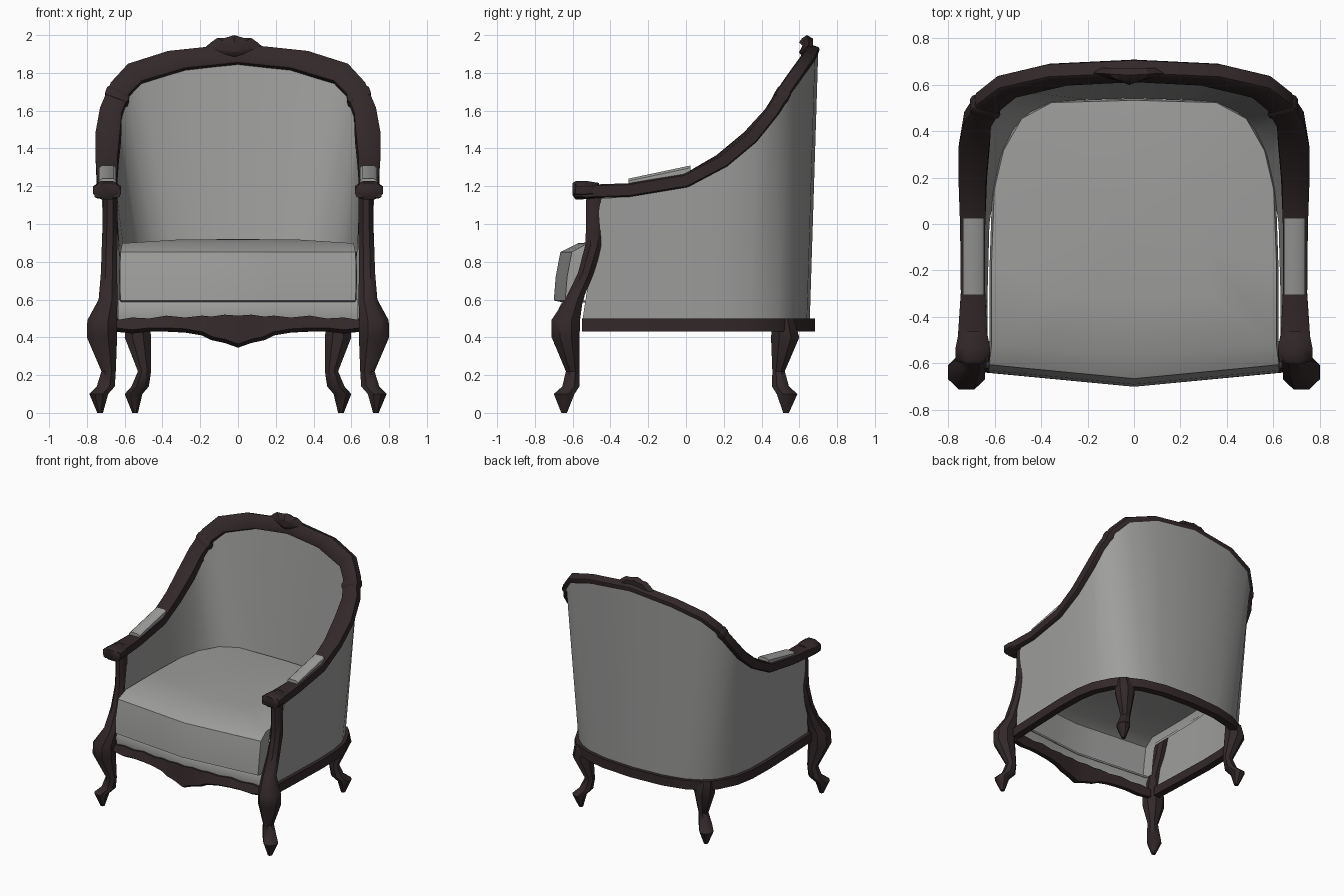
import bpy, bmesh, math
from mathutils import Vector as V

cube = bpy.data.objects.get("Cube")
if cube:
    bpy.data.objects.remove(cube)


def material(name, rgb):
    m = bpy.data.materials.new(name)
    m.use_nodes = True
    m.diffuse_color = (*rgb, 1)
    m.node_tree.nodes["Principled BSDF"].inputs["Base Color"].default_value = (*rgb, 1)
    return m


WOOD = material("dark_wood", (0.032, 0.021, 0.022))
FABRIC = material("grey_fabric", (0.34, 0.34, 0.335))


def loft(name, rings, mat, closed=True, caps=True, angle=40):
    """Skin a list of equally long point rings."""
    bm = bmesh.new()
    rows = [[bm.verts.new(p) for p in ring] for ring in rings]
    n = len(rows[0])
    for a, b in zip(rows, rows[1:]):
        for k in range(n if closed else n - 1):
            j = (k + 1) % n
            bm.faces.new((a[k], a[j], b[j], b[k]))
    if closed and caps:
        bm.faces.new(rows[0])
        bm.faces.new(rows[-1])
    bmesh.ops.remove_doubles(bm, verts=bm.verts, dist=1e-5)
    bmesh.ops.recalc_face_normals(bm, faces=bm.faces)
    me = bpy.data.meshes.new(name)
    bm.to_mesh(me)
    bm.free()
    ob = bpy.data.objects.new(name, me)
    bpy.context.collection.objects.link(ob)
    me.materials.append(mat)
    bpy.ops.object.select_all(action="DESELECT")
    ob.select_set(True)
    bpy.context.view_layer.objects.active = ob
    bpy.ops.object.shade_smooth_by_angle(angle=math.radians(angle))


def flip(p):
    return V((-p[0], *p[1:]))


def mirrored(half):
    """Extend a half path that ends on the centre line to both sides."""
    half = [V(p) for p in half]
    return half + [flip(p) for p in reversed(half[:-1])]


# Arm and crest rail: outer and inner edge, from arm tip to crest centre
outer = mirrored([(.76, -.59, 1.175), (.76, -.52, 1.172), (.745, -.30, 1.18), (.748, 0, 1.23),
                  (.752, .20, 1.335), (.752, .35, 1.46), (.73, .46, 1.60), (.675, .54, 1.735),
                  (.585, .61, 1.835), (.37, .66, 1.905), (0, .677, 1.945)])
inner = mirrored([(.625, -.59, 1.175), (.63, -.52, 1.172), (.64, -.30, 1.18), (.64, 0, 1.23),
                  (.635, .18, 1.335), (.622, .33, 1.46), (.615, .44, 1.575), (.575, .515, 1.68),
                  (.51, .57, 1.745), (.28, .625, 1.815), (0, .64, 1.845)])
THICK = .072
normals = []
for k, (o, i) in enumerate(zip(outer, inner)):
    a, b = max(k - 1, 0), min(k + 1, len(outer) - 1)
    tangent = outer[b] + inner[b] - outer[a] - inner[a]
    normals.append(tangent.cross(i - o).normalized())

SECTION = [(0, -.4), (.1, -.5), (.9, -.5), (1, -.4), (1, .4), (.9, .5), (.1, .5), (0, .4)]


def rail_ring(o, i, n, grow=1.0):
    return [o.lerp(i, .5 + (u - .5) * grow) + n * (v * THICK * grow) for u, v in SECTION]


loft("arm_and_crest_rail", [rail_ring(*s) for s in zip(outer, inner, normals)], WOOD)

# Carved bands on the rail
count = len(outer)
for side, k, j in (("left", 6, 7), ("right", count - 7, count - 8)):
    rings = []
    for f, grow in ((.5, 1.02), (.6, 1.13), (.78, 1.13), (.85, 1.02)):
        o, i = outer[k].lerp(outer[j], f), inner[k].lerp(inner[j], f)
        rings.append(rail_ring(o, i, normals[k].lerp(normals[j], f).normalized(), grow))
    loft(side + "_rail_band", rings, WOOD)

# Upholstery shell and lower frame, following the same stations as the rail
base = mirrored([(.68, -.55), (.69, -.30), (.70, 0), (.695, .2), (.67, .34), (.60, .48),
                 (.52, .55), (.42, .60), (.25, .64), (0, .655)])
lining = mirrored([(.63, -.52), (.63, -.3), (.622, 0), (.60, .15), (.572, .28), (.52, .4),
                   (.44, .48), (.35, .52), (.2, .535), (0, .54)])
stations = list(zip(outer, inner, normals))[1:-1]
shell_top = [o.lerp(i, .3) - n * (THICK * .5) for o, i, n in stations]
lining_top = [o.lerp(i, .9) for o, i, n in stations]
for top in (shell_top, lining_top):
    top[0].y = top[-1].y = -.45
loft("outer_upholstery", [[V((*p, .48)) for p in base], shell_top], FABRIC, closed=False)
loft("inner_upholstery", [[V((*p, .83)) for p in lining], lining_top], FABRIC, closed=False)

rings = []
for k, p in enumerate(base):
    t = base[min(k + 1, len(base) - 1)] - base[max(k - 1, 0)]
    n = V((t.y, -t.x)).normalized() * .028
    rings.append([V((*(p + n), .43)), V((*(p - n), .43)), V((*(p - n), .50)), V((*(p + n), .50))])
loft("lower_frame", rings, WOOD)


# Scalloped front apron with a bowed plan
def bow(x):
    return -.70 + .06 * abs(x) / .63


edge = mirrored([(.65, .43, .49), (.56, .42, .505), (.47, .43, .50), (.38, .43, .515), (.28, .425, .505),
                 (.19, .41, .515), (.14, .385, .51), (.07, .37, .52), (0, .345, .515)])
loft("front_apron", [[(x, bow(x), lo + .02), (x, bow(x) + .03, lo), (x, bow(x) + .06, lo),
                      (x, bow(x) + .06, hi), (x, bow(x) + .02, hi)] for x, lo, hi in edge], WOOD)

# Seat front strip and cushion, the cushion face wrapping a little way round the sides
across = mirrored([(.64, -.54), (.635, bow(.635)), (.42, bow(.42)), (.2, bow(.2)), (0, bow(0))])
loft("seat_front", [[(p.x, p.y + off, z) for p in across[1:-1]]
                    for z, off in ((.48, .04), (.55, .025), (.60, .05))], FABRIC, closed=False)
loft("cushion_front", [[(p.x * sx, p.y + off, z) for p in across]
                       for z, off, sx in ((.585, .05, .97), (.595, .0, .98), (.72, .01, .985),
                                          (.852, .035, .98))], FABRIC, closed=False)
plan = mirrored([(0, -.665), (.2, -.646), (.42, -.625), (.622, -.605), (.622, -.2), (.61, .15),
                 (.57, .32), (.49, .46), (.36, .53), (0, .54)])[:-1]
loft("cushion_top", [[(x * sx, y * (sy if y < 0 else sx), z) for x, y in plan]
                     for sx, sy, z in ((1, 1, .84), (1, 1, .852), (.985, .86, .898),
                                       (.5, .5, .918), (0, 0, .92))], FABRIC, caps=False)


# Legs: stacked eight-sided sections (z, x, y, x radius, y radius)
def leg(name, sections, s):
    rings = []
    for z, x, y, rx, ry in sections:
        turn = [math.radians(45 * q + 22.5) for q in range(8)]
        rings.append([(s * (x + 1.08 * rx * math.cos(a)), y + 1.08 * ry * math.sin(a), z) for a in turn])
    loft(name, rings, WOOD)


FRONT = [(0, .73, -.645, .015, .015), (.10, .737, -.645, .05, .055),
         (.14, .70, -.61, .048, .045), (.22, .685, -.60, .038, .036), (.40, .72, -.637, .08, .074),
         (.49, .72, -.637, .078, .076), (.60, .688, -.593, .05, .047), (.74, .683, -.53, .043, .042),
         (.89, .68, -.487, .041, .046), (1.0, .678, -.482, .039, .047), (1.16, .677, -.48, .038, .048)]
BACK = [(0, .545, .53, .015, .015), (.10, .553, .535, .047, .055),
        (.14, .518, .50, .046, .045), (.22, .495, .49, .035, .033), (.40, .53, .525, .07, .075),
        (.50, .53, .515, .06, .055)]
for side, s in (("left", 1), ("right", -1)):
    leg(side + "_front_leg_and_post", FRONT, s)
    leg(side + "_back_leg", BACK, s)
    # Scroll at the arm tip
    loft(side + "_arm_scroll", [[(s * (.693 + .076 * g * math.cos(a)), y, z + .05 * g * math.sin(a))
                                 for a in [math.radians(45 * q + 22.5) for q in range(8)]]
                                for y, g, z in ((-.60, .7, 1.185), (-.585, 1.05, 1.178),
                                                (-.53, 1.05, 1.18), (-.46, .85, 1.178))], WOOD)
    # Arm pad
    loft(side + "_arm_pad", [[(s * .645, y, lo), (s * .645, y, hi - .012), (s * .66, y, hi),
                              (s * .72, y, hi), (s * .735, y, hi - .012), (s * .735, y, lo)]
                             for y, lo, hi in ((-.305, 1.19, 1.24), (-.14, 1.20, 1.275),
                                               (.025, 1.24, 1.31))], FABRIC)

# Carved crest ornament, bulging forward in the middle
half = [(0, 2.0), (.05, 1.985), (.09, 1.985), (.125, 1.96), (.165, 1.925), (.11, 1.905), (.07, 1.885), (0, 1.87)]
shape = [V(p) for p in half] + [flip(p) for p in reversed(half[1:-1])]
loft("crest_ornament", [[(-.02 + x * g, y + bulge * abs(x), 1.935 + (z - 1.935) * g) for x, z in shape]
                        for y, g, bulge in ((.598, .4, .15), (.615, .75, .12), (.64, 1, .06),
                                            (.672, .72, 0))], WOOD, angle=30)
